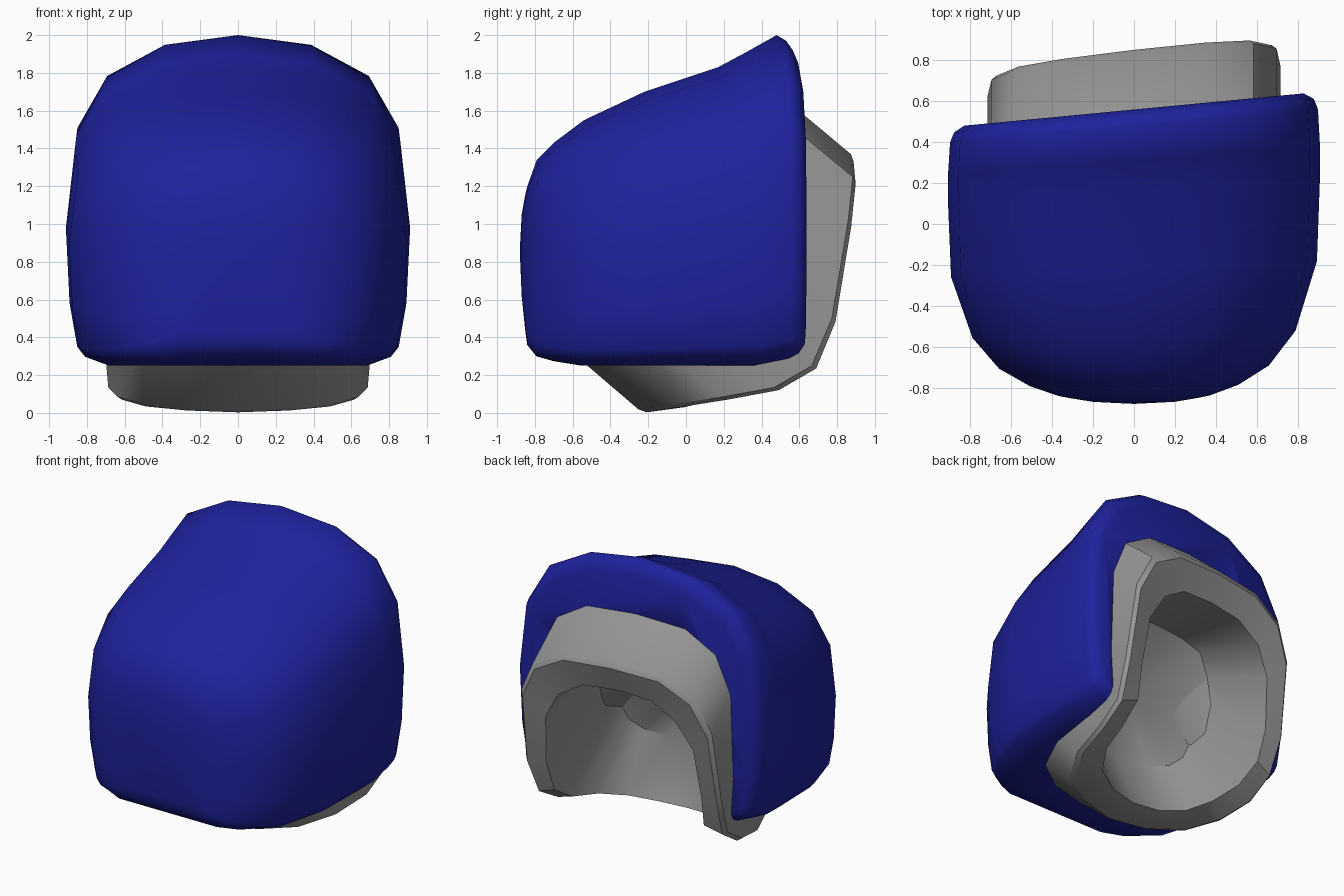
import bpy, bmesh, math
from mathutils import Vector

if "Cube" in bpy.data.objects:
    bpy.data.objects.remove(bpy.data.objects["Cube"])


def skew(p):
    # the pad is slightly deeper on its right side
    x, y, z = p
    return Vector((x, y + (y + 0.88) * 0.066 * x, z))


def full_ring(half):
    # half runs from the top centre to the bottom centre on the +x side
    return half + [(-x, y, z) for x, y, z in half[-2:0:-1]]


def loft(name, halves, angle, start_tip=None, end_tip=None, color=None):
    bm = bmesh.new()
    rings = [[bm.verts.new(skew(p)) for p in full_ring(h)] for h in halves]
    n = len(rings[0])
    for a, b in zip(rings, rings[1:]):
        for i in range(n):
            j = (i + 1) % n
            bm.faces.new((a[i], a[j], b[j], b[i]))
    for ring, tip in ((rings[0], start_tip), (rings[-1], end_tip)):
        if tip is None:
            bm.faces.new(ring)
        else:
            t = bm.verts.new(skew(tip))
            for i in range(n):
                bm.faces.new((ring[i], ring[(i + 1) % n], t))
    bmesh.ops.recalc_face_normals(bm, faces=bm.faces[:])
    me = bpy.data.meshes.new(name)
    bm.to_mesh(me)
    bm.free()
    ob = bpy.data.objects.new(name, me)
    bpy.context.collection.objects.link(ob)
    if color:
        mat = bpy.data.materials.new(name + "_color")
        mat.diffuse_color = (*color, 1)
        mat.use_nodes = True
        mat.node_tree.nodes["Principled BSDF"].inputs["Base Color"].default_value = mat.diffuse_color
        me.materials.append(mat)
    bpy.ops.object.select_all(action='DESELECT')
    ob.select_set(True)
    bpy.context.view_layer.objects.active = ob
    bpy.ops.object.shade_smooth_by_angle(angle=math.radians(angle))
    return ob


# Blue shell: arch-shaped slices from back to front
arch = [(0, 1), (.43, .97), (.77, .874), (.945, .714), (1, .446), (.98, .21),
        (.935, .063), (.89, .03), (.75, 0), (.37, 0), (0, 0)]
slices = [  # y, half width, bottom, top
    (.56, .83, .33, 1.90), (.53, .88, .30, 1.97), (.48, .90, .28, 2.0),
    (.31, .91, .25, 1.905), (.17, .91, .25, 1.83), (-.22, .895, .25, 1.70),
    (-.54, .79, .25, 1.55), (-.70, .66, .275, 1.43), (-.79, .51, .30, 1.34),
    (-.84, .37, .36, 1.20), (-.85, .32, .43, 1.16), (-.87, .20, .62, 1.05)]
shell = loft("outer_shell",
             [[(u * w, y, b + v * (t - b)) for u, v in arch]
              for y, w, b, t in slices], 80, end_tip=(0, -.88, .86),
             color=(.013, .016, .34))

# Grey liner: thick rim bent from the back opening round to the bottom opening
outer = [(0, .86, 1.37), (.36, .855, 1.35), (.58, .84, 1.23), (.69, .805, 1.0),
         (.71, .72, .48), (.69, .62, .23), (.68, .43, .115), (.63, .17, .065),
         (.50, -.05, .03), (.28, -.18, .01), (0, -.23, 0)]
inner = [(0, .78, 1.17), (.25, .78, 1.15), (.43, .78, 1.04), (.54, .75, .85),
         (.57, .70, .50), (.55, .64, .28), (.53, .47, .17), (.48, .26, .12),
         (.37, .10, .07), (.20, .02, .04), (0, -.01, .03)]
deep = [(0, .24, 1.24), (.22, .24, 1.23), (.38, .24, 1.19), (.48, .20, 1.06),
        (.51, .13, .92), (.51, .06, .79), (.49, .01, .67), (.45, -.02, .55),
        (.37, -.07, .48), (.22, -.13, .44), (0, -.18, .44)]


def inset(a, b, f):
    return [tuple(Vector(p).lerp(Vector(q), f)) for p, q in zip(a, b)]


def push(loop, d, sx=1.0):
    # slide a loop along the opening's axis into the shell
    return [(x * sx, y - .76 * d, z + .65 * d) for x, y, z in loop]


loft("inner_liner",
     [push(outer, .48, 1.01), push(outer, .03, 1.01), inset(outer, inner, .1),
      inner, deep], 35, start_tip=(0, -.2, 1.1), end_tip=(0, -.07, .9),
     color=(.3, .3, .3))

# Hidden cutter that hollows the shell behind the liner's surface
mid = inset(outer, inner, .3)
cutter = loft("hollow_cutter",
              [push(mid, -.5), push(mid, .2), push(deep, .1, 1.03)], 30,
              start_tip=(0, .75, .15), end_tip=(0, -.13, .96))
cutter.hide_render = True
cutter.hide_viewport = True
cut = shell.modifiers.new("hollow", 'BOOLEAN')
cut.operation = 'DIFFERENCE'
cut.solver = 'EXACT'
cut.object = cutter
